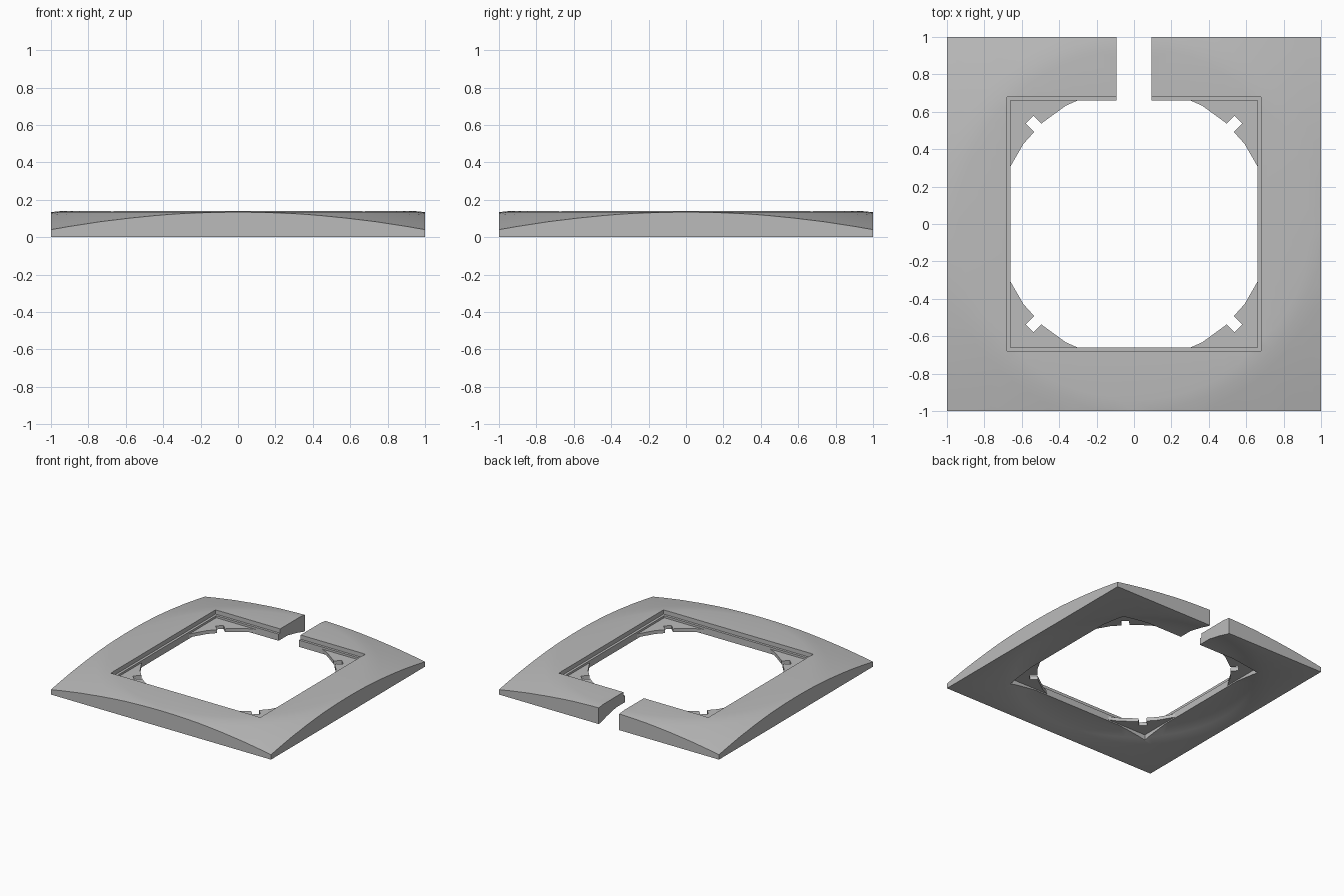
import bpy
import bmesh
from math import radians, sin, cos
from mathutils import Matrix

old = bpy.data.objects.get("Cube")
if old:
    bpy.data.objects.remove(old, do_unlink=True)

# Single matte grey
GREY = (0.5, 0.5, 0.5, 1)
grey = bpy.data.materials.new("plain_grey")
grey.use_nodes = True
grey.diffuse_color = GREY
grey.node_tree.nodes["Principled BSDF"].inputs["Base Color"].default_value = GREY


def add_object(name, bm):
    bmesh.ops.recalc_face_normals(bm, faces=bm.faces)
    mesh = bpy.data.meshes.new(name)
    bm.to_mesh(mesh)
    bm.free()
    mesh.materials.append(grey)
    obj = bpy.data.objects.new(name, mesh)
    bpy.context.collection.objects.link(obj)
    return obj


def box(name, x, y, z, angle=0):
    """Box from (low, high) ranges, turned about the z axis."""
    bm = bmesh.new()
    bmesh.ops.create_cube(bm, size=1)
    for v in bm.verts:
        v.co = [r[0] if c < 0 else r[1] for c, r in zip(v.co, (x, y, z))]
    bm.transform(Matrix.Rotation(radians(angle), 4, 'Z'))
    return add_object(name, bm)


def lathe(name, profile, sides):
    """Closed (radius, height) section turned around the z axis."""
    bm = bmesh.new()
    rings = []
    for i in range(sides):
        a = radians(360 * i / sides)
        rings.append([bm.verts.new((r * cos(a), r * sin(a), z)) for r, z in profile])
    n = len(profile)
    for i in range(sides):
        a, b = rings[i], rings[(i + 1) % sides]
        for j in range(n):
            k = (j + 1) % n
            bm.faces.new((a[j], b[j], b[k], a[k]))
    return add_object(name, bm)


def prism(name, sides, radius):
    """Upright prism with one corner on the x axis."""
    bm = bmesh.new()
    bmesh.ops.create_cone(bm, cap_ends=True, segments=sides,
                          radius1=radius, radius2=radius, depth=2)
    bm.transform(Matrix.Rotation(radians(90), 4, 'Z'))
    return add_object(name, bm)


def select_only(obj):
    bpy.ops.object.select_all(action='DESELECT')
    bpy.context.view_layer.objects.active = obj
    obj.select_set(True)


def combine(obj, cutter, operation='DIFFERENCE'):
    mod = obj.modifiers.new("cut", 'BOOLEAN')
    mod.operation = operation
    mod.solver = 'EXACT'
    mod.object = cutter
    select_only(obj)
    bpy.ops.object.modifier_apply(modifier=mod.name)
    bpy.data.objects.remove(cutter, do_unlink=True)


# Frame: shallow domed shell, hollow below, trimmed to a square
section = [(0.4, 0.14), (0.94, 0.14), (1.0, 0.134), (1.06, 0.123), (1.25, 0.081),
           (1.5, 0.02), (1.5, 0), (0.99, 0), (0.9, 0.025), (0.78, 0.05), (0.4, 0.05)]
frame = lathe("frame", section, 60)
combine(frame, box("trim", (-1, 1), (-1, 1), (-1, 1)), 'INTERSECT')

# Central opening, stepped seat around it and gap in the back side
combine(frame, box("opening", (-0.66, 0.66), (-0.66, 0.66), (-1, 1)))
combine(frame, box("seat", (-0.68, 0.68), (-0.68, 0.68), (0.105, 1)))
combine(frame, box("back_gap", (-0.093, 0.093), (0.5, 1.5), (-1, 1)))

# Corner tabs: a thin plate with a round hole and diagonal notches
tabs = box("corner_tabs", (-0.662, 0.662), (-0.662, 0.662), (0.06, 0.088))
combine(tabs, prism("round_hole", 30, 0.73))
for quarter in range(4):
    combine(tabs, box("notch", (0.6, 0.79), (-0.03, 0.03), (-1, 1), 45 + 90 * quarter))

# Smooth the dome, keep the cut edges crisp
for part in (frame, tabs):
    select_only(part)
    bpy.ops.object.shade_smooth_by_angle(angle=radians(25))
